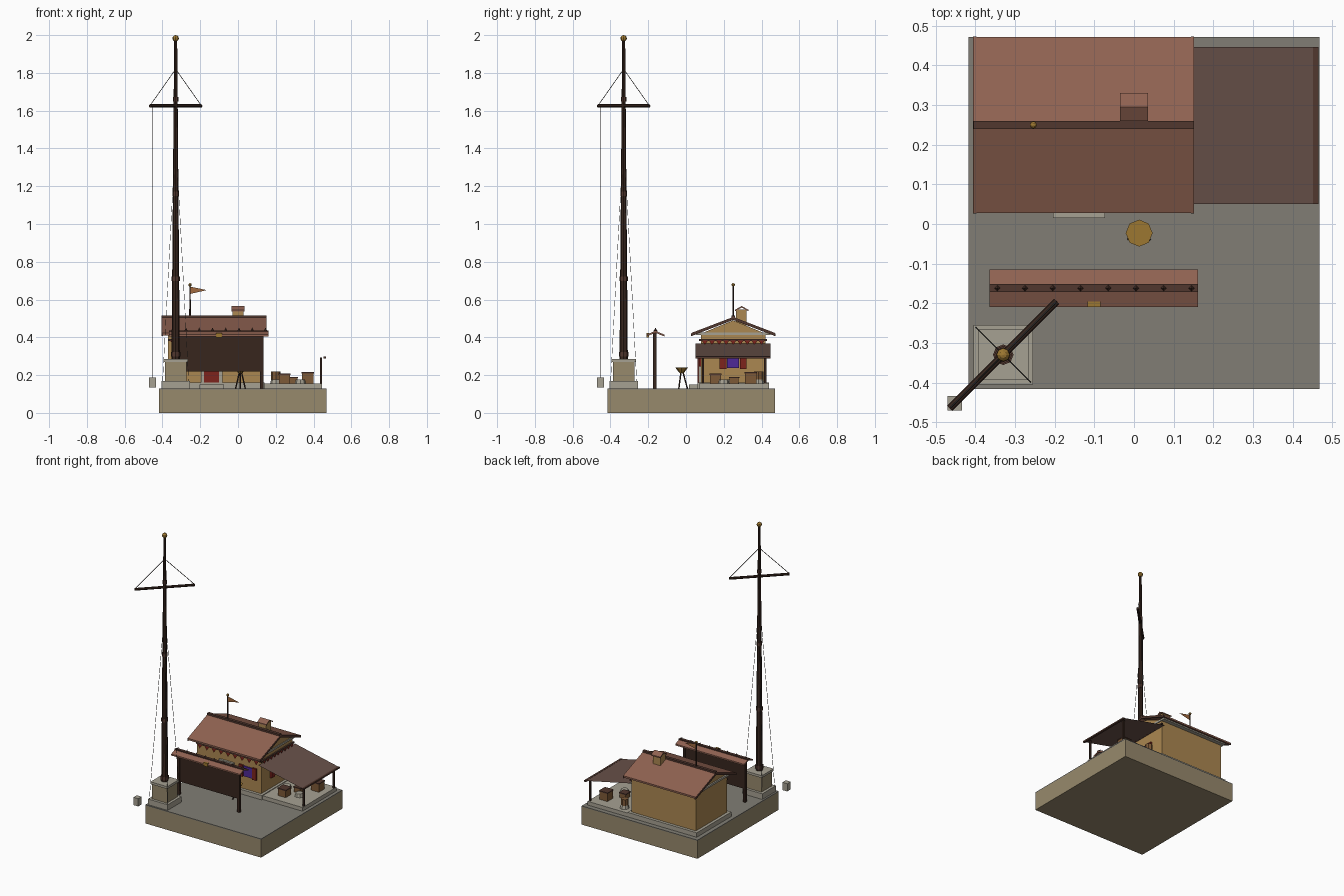
import bpy, bmesh, math
from mathutils import Vector

if "Cube" in bpy.data.objects:
    bpy.data.objects.remove(bpy.data.objects["Cube"])

COL = dict(stone=(150, 136, 108), paving=(128, 125, 116), pale=(165, 160, 145), wall=(170, 134, 82),
           roof=(142, 98, 82), tin=(104, 82, 75), wood=(58, 42, 35), beam=(82, 58, 50),
           red=(125, 40, 34), purple=(80, 45, 150), gold=(155, 118, 52), crate=(125, 90, 58),
           rope=(70, 68, 66), flag=(160, 105, 65))
MATS = {}


def paint(ob, col):
    if col not in MATS:
        MATS[col] = bpy.data.materials.new(col)
        MATS[col].diffuse_color = [(c / 255) ** 2.2 for c in COL[col]] + [1]
    ob.data.materials.append(MATS[col])
    return ob


def mesh(name, verts, faces, col):
    me = bpy.data.meshes.new(name)
    me.from_pydata(verts, [], faces)
    bm = bmesh.new()
    bm.from_mesh(me)
    bmesh.ops.recalc_face_normals(bm, faces=bm.faces)
    bm.to_mesh(me)
    bm.free()
    ob = bpy.data.objects.new(name, me)
    bpy.context.collection.objects.link(ob)
    return paint(ob, col)


def prism(name, profile, x0, x1, col):
    """Extrude a (y, z) profile along x."""
    n = len(profile)
    v = [(x, y, z) for x in (x0, x1) for y, z in profile]
    f = [tuple(range(n)), tuple(range(n, 2 * n))]
    f += [(i, (i + 1) % n, n + (i + 1) % n, n + i) for i in range(n)]
    return mesh(name, v, f, col)


def box(name, x0, x1, y0, y1, z0, z1, col):
    return prism(name, [(y0, z0), (y1, z0), (y1, z1), (y0, z1)], x0, x1, col)


def rod(name, a, b, r0, r1, col, n=8):
    a, b = Vector(a), Vector(b)
    bpy.ops.mesh.primitive_cone_add(vertices=n, radius1=r0, radius2=r1, depth=(b - a).length, location=(a + b) / 2)
    ob = bpy.context.object
    ob.rotation_euler = (b - a).to_track_quat('Z', 'Y').to_euler()
    ob.name = name
    return paint(ob, col)


def ball(name, loc, r, col):
    bpy.ops.mesh.primitive_uv_sphere_add(segments=8, ring_count=6, radius=r, location=loc)
    bpy.context.object.name = name
    return paint(bpy.context.object, col)


def gable_roof(name, x0, x1, yc, half, eave, ridge, t, col):
    prism(name, [(yc - half, eave), (yc, ridge), (yc + half, eave), (yc + half, eave - t),
                 (yc, ridge - t), (yc - half, eave - t)], x0, x1, col)


# ground slab
box("base_slab", -.418, .468, -.416, .472, 0, .123, "stone")
box("paving", -.418, .468, -.416, .472, .123, .129, "paving")

# house body
box("house_plinth", -.39, .14, .06, .44, .129, .16, "pale")
prism("house_walls", [(.08, .16), (.42, .16), (.42, .42), (.25, .49), (.08, .42)], -.37, .122, "wall")
box("wall_plate", -.38, .127, .053, .447, .412, .425, "pale")
gable_roof("house_roof", -.405, .151, .25, .222, .423, .508, .012, "roof")
for x in (-.405, .145):
    gable_roof("rake_board", x - .001, x + .007, .25, .223, .420, .506, .014, "beam")
box("ridge_beam", -.405, .151, .24, .26, .495, .516, "beam")

# door with frame and step
box("door_step", -.204, -.073, .015, .08, .129, .15, "pale")
box("door_frame", -.195, -.082, .066, .08, .15, .32, "pale")
box("door", -.18, -.10, .061, .08, .15, .305, "red")
# front and side windows with shutters
box("front_window", -.01, .055, .072, .08, .25, .32, "purple")
for x in (-.045, .06):
    box("front_shutter", x, x + .03, .068, .08, .245, .325, "red")
box("side_window", .122, .13, .217, .28, .238, .295, "purple")
for y in (.178, .285):
    box("side_shutter", .122, .134, y, y + .036, .233, .298, "red")

# bunting under the eaves, front and side
box("front_bunting_rail", -.37, .127, .068, .08, .38, .39, "beam")
box("side_bunting_rail", .122, .132, .07, .43, .38, .39, "beam")
for i in range(9):
    x = -.34 + i * .054
    mesh("front_pennant", [(x - .018, .067, .382), (x + .018, .067, .382), (x, .067, .355)], [(0, 1, 2)], "red")
    y = .1 + i * .0375
    mesh("side_pennant", [(.133, y - .015, .382), (.133, y + .015, .382), (.133, y, .36)], [(0, 1, 2)], "red")

# chimney
box("chimney_stack", -.028, .028, .266, .32, .46, .548, "wall")
gable_roof("chimney_cap", -.035, .035, .295, .035, .546, .566, .008, "roof")

# roof flag
rod("flag_pole", (-.254, .25, .5), (-.254, .25, .68), .005, .004, "wood", 6)
ball("flag_finial", (-.254, .25, .678), .009, "gold")
mesh("flag", [(-.252, .25, .668), (-.165, .25, .65), (-.252, .25, .63)], [(0, 1, 2)], "flag")

# lean-to with deck
box("deck", .14, .445, .07, .44, .129, .155, "pale")
mesh("lean_to_roof", [(.122, .05, .368), (.122, .447, .368), (.46, .447, .295), (.46, .05, .295)],
     [(0, 1, 2, 3)], "tin")
box("eave_purlin", .452, .466, .05, .447, .288, .298, "beam")
for y in (.09, .42):
    box("lean_to_post", .433, .445, y - .006, y + .006, .155, .294, "wood")

# goods on the deck
for x, y, s, h in ((.246, .157, .029, .052), (.37, .343, .03, .06), (.29, .255, .024, .035)):
    box("crate", x - s, x + s, y - s, y + s, .155, .155 + h, "crate")
    box("crate_lid", x - s - .003, x + s + .003, y - s - .003, y + s + .003, .149 + h, .156 + h, "beam")
for x, y in ((.2, .385), (.33, .2), (.2, .25)):
    rod("sack", (x, y, .155), (x, y, .178), .03, .024, "pale")
rod("barrel", (.2, .385, .178), (.2, .385, .22), .024, .024, "crate")

# notice wall with its own little roof
for x in (-.335, .125):
    box("notice_post", x - .009, x + .009, -.174, -.156, .129, .425, "wood")
box("notice_board", -.335, .13, -.17, -.16, .22, .42, "wood")
gable_roof("notice_roof", -.365, .162, -.162, .047, .415, .434, .01, "roof")
box("notice_ridge", -.365, .162, -.172, -.152, .424, .437, "beam")
for i in range(8):
    x = -.345 + i * .07
    rod("ridge_spike", (x, -.162, .434), (x, -.162, .452), .009, 0, "beam", 4)
box("notice_emblem", -.117, -.085, -.21, -.196, .40, .424, "gold")

# fire bowl on a tripod
rod("fire_bowl", (.013, -.023, .212), (.013, -.023, .24), .012, .034, "gold")
for k in range(3):
    a = math.radians(90 + 120 * k)
    c, s = math.cos(a), math.sin(a)
    rod("tripod_leg", (.013 + .03 * c, -.023 + .03 * s, .129), (.013 + .006 * c, -.023 + .006 * s, .218),
        .004, .004, "wood", 5)

# mast pedestal
M = -.33


def slab(name, half, z0, z1, col):
    box(name, M - half, M + half, M - half, M + half, z0, z1, col)


slab("pedestal_foot", .075, .129, .168, "pale")
slab("pedestal_body", .057, .168, .27, "stone")
slab("pedestal_cap", .064, .27, .286, "pale")

# mast, collars and finial
rod("mast", (M, M, .286), (M, M, 1.975), .022, .008, "wood")
for z, r in ((.31, .026), (.71, .022), (1.16, .018), (1.66, .014)):
    rod("mast_collar", (M, M, z - .012), (M, M, z + .012), r, r, "beam")
ball("mast_finial", (M, M, 1.983), .017, "gold")

# yard with lifts, and hanging weight
E = .135
rod("yard", (M - E, M - E, 1.625), (M + E, M + E, 1.625), .009, .009, "wood")
for s in (-1, 1):
    rod("yard_lift", (M + s * E, M + s * E, 1.628), (M, M, 1.82), .002, .002, "rope", 4)
    for t in (-1, 1):
        rod("mast_stay", (M + s * .069, M + t * .069, .168), (M + s * .009, M + t * .009, 1.3),
            .0012, .0012, "rope", 4)
rod("hoist_line", (-.452, -.452, .18), (-.452, -.452, 1.62), .001, .001, "rope", 4)
box("hoist_weight", -.471, -.434, -.471, -.434, .134, .187, "pale")

for m in bpy.data.materials:
    if m.users and not m.is_grease_pencil:
        m.use_nodes = True
        m.node_tree.nodes["Principled BSDF"].inputs["Base Color"].default_value = m.diffuse_color
